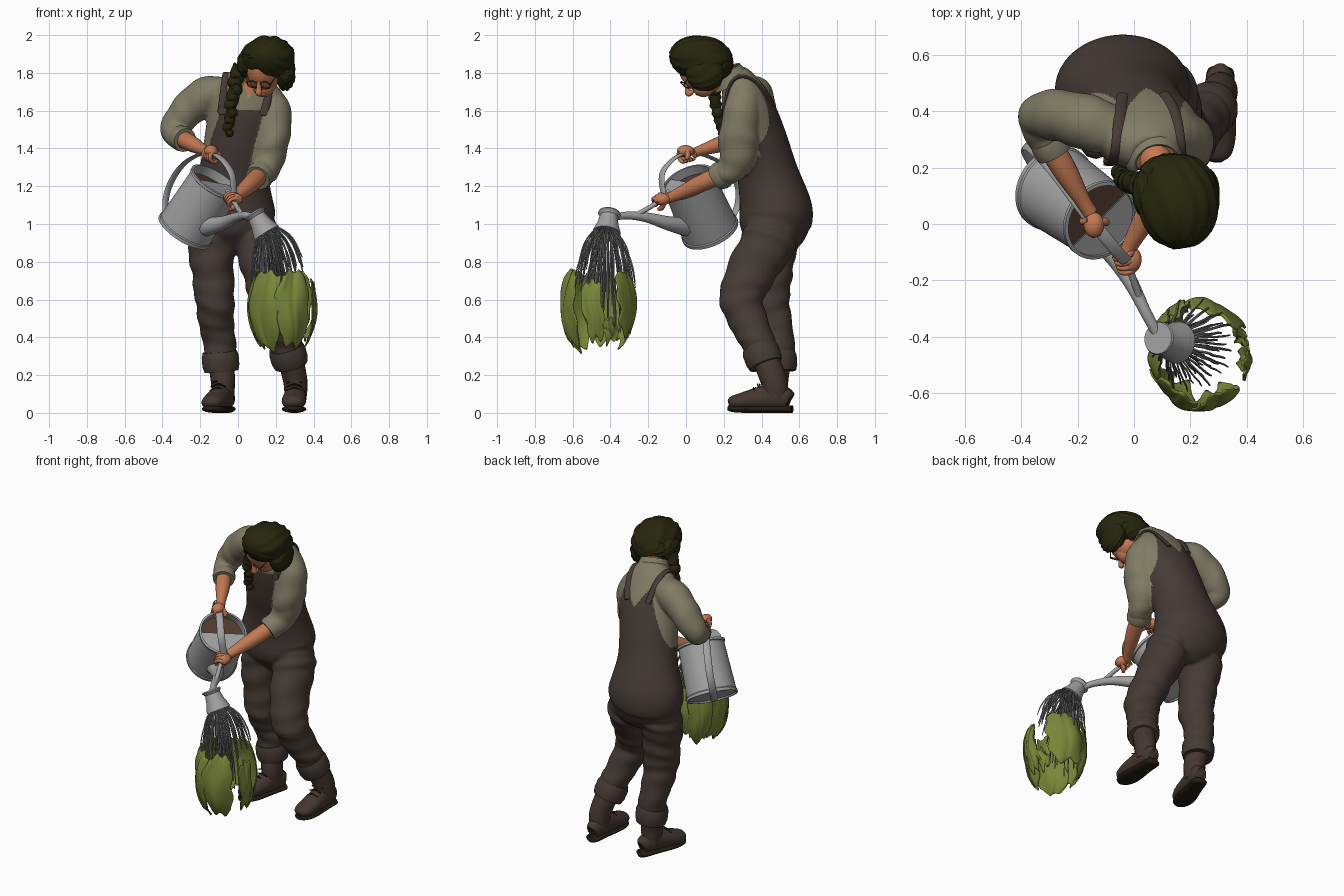
import bpy, bmesh, math, random
from mathutils import Vector as V, Matrix
from mathutils.bvhtree import BVHTree

if "Cube" in bpy.data.objects:
    bpy.data.objects.remove(bpy.data.objects["Cube"])
random.seed(4)
TAU = math.tau

def mat(name, *c):
    m = bpy.data.materials.new(name)
    m.diffuse_color = (*c, 1)
    m.use_nodes = True
    m.node_tree.nodes["Principled BSDF"].inputs["Base Color"].default_value = m.diffuse_color
    return m

HAIR = mat("dark_hair", .02, .019, .004)
SKIN = mat("skin", .55, .19, .085)
SHIRT = mat("olive_shirt", .215, .2, .13)
DUNG = mat("brown_dungarees", .06, .043, .036)
BOOT = mat("boot_leather", .06, .038, .03)
SOLE = mat("boot_sole", .016, .014, .007)
METAL = mat("grey_metal", .36, .36, .365)
WATER = mat("water", .22, .22, .22)
LEAF = mat("leaf_green", .19, .24, .04)
SOIL = mat("can_inside", .085, .045, .028)

def finish(name, bm, *mats, angle=.8):
    bmesh.ops.recalc_face_normals(bm, faces=bm.faces)
    me = bpy.data.meshes.new(name)
    bm.to_mesh(me)
    bm.free()
    for m in mats:
        me.materials.append(m)
    for p in me.polygons:
        p.use_smooth = True
    me.set_sharp_from_angle(angle=angle)
    ob = bpy.data.objects.new(name, me)
    bpy.context.collection.objects.link(ob)
    return ob

def spline(pts, steps):
    # Catmull-Rom through points of any dimension
    out, n = [], len(pts)
    for i in range(n - 1):
        a, b, c, d = (pts[max(i-1, 0)], pts[i], pts[i+1], pts[min(i+2, n-1)])
        for s in range(steps):
            t = s / steps
            out.append([.5*(2*q + (r-p)*t + (2*p-5*q+4*r-s_)*t*t + (3*q-p-3*r+s_)*t**3)
                        for p, q, r, s_ in zip(a, b, c, d)])
    return out + [list(pts[-1])]

def skin_rings(bm, rings, closed=True):
    n = len(rings[0])
    for a, b in zip(rings, rings[1:]):
        for i in range(n if closed else n - 1):
            j = (i + 1) % n
            bm.faces.new((a[i], a[j], b[j], b[i]))

def loft(name, pts, *mats, ref=(1, 0, 0), sides=24, steps=6, wr=0, bm=None):
    # tube through (x, y, z, radius[, second radius]); wr adds cloth folds
    own = bm is None
    bm = bm or bmesh.new()
    P = spline([p if len(p) == 5 else (*p, p[3]) for p in pts], steps)
    side, rings = V(ref), []
    for k, p in enumerate(P):
        t = (V(P[min(k+1, len(P)-1)][:3]) - V(P[max(k-1, 0)][:3])).normalized()
        side = (side - t * side.dot(t)).normalized()
        up = t.cross(side)
        ring = []
        for i in range(sides):
            a = TAU * i / sides
            f = 1 + wr * math.sin(k * .8 + 2.2 * math.sin(a + k * .13)) * math.sin(k * .31 + 1)
            ring.append(bm.verts.new(V(p[:3]) + f * (side * p[3] * math.cos(a) + up * p[4] * math.sin(a))))
        rings.append(ring)
    skin_rings(bm, rings)
    bm.faces.new(rings[0])
    bm.faces.new(rings[-1])
    return finish(name, bm, *mats) if own else None

def lathe(name, prof, origin, axis, m, ref=(1, -1, 0), span=TAU, start=0, sides=48):
    bm = bmesh.new()
    z = V(axis).normalized()
    x = (V(ref) - z * z.dot(V(ref))).normalized()
    y = z.cross(x)
    full = span == TAU
    n = sides if full else sides + 1
    rings = [[bm.verts.new(V(origin) + z*h + r*(x*math.cos(start + span*i/sides) + y*math.sin(start + span*i/sides)))
              for i in range(n)] for r, h in prof]
    skin_rings(bm, rings, full)
    bmesh.ops.remove_doubles(bm, verts=bm.verts, dist=1e-5)
    return finish(name, bm, m, angle=.6)

def ball(name, c, r, m, rot=Matrix.Identity(3), wave=0):
    bm = bmesh.new()
    bmesh.ops.create_uvsphere(bm, u_segments=48, v_segments=32, radius=1)
    for v in bm.verts:
        a = math.atan2(v.co.x, v.co.z)
        f = 1 + wave * math.sin(a * 11 + 5 * v.co.y + 2 * math.sin(4 * v.co.z))
        v.co = V(c) + rot @ V(p * q * f for p, q in zip(v.co, r))
    return finish(name, bm, m)

# clothing volumes: torso, legs and sleeves
LEGS = (("leg_a", [(-.135, .47, 1.04, .08, .11), (-.14, .465, .97, .108, .14), (-.14, .455, .87, .122, .135), (-.13, .435, .7, .11, .12),
                   (-.122, .44, .56, .1, .115), (-.105, .48, .42, .09), (-.092, .49, .27, .085)], (-.07, .505), (-.135, .29)),
        ("leg_b", [(.08, .47, 1.04, .08, .11), (.1, .455, .97, .11, .14), (.115, .42, .87, .122, .14), (.15, .315, .69, .112, .125),
                   (.185, .3, .57, .102, .115), (.235, .36, .42, .09, .095), (.268, .405, .3, .085)], (.305, .5), (.295, .29)))
bm = bmesh.new()
loft("", [(-.03, .455, .85, .1, .08), (-.03, .465, .92, .19, .155), (-.035, .47, 1.0, .228, .188), (-.04, .475, 1.08, .238, .193),
          (-.02, .43, 1.27, .187, .162), (.01, .375, 1.45, .187, .157), (.04, .33, 1.6, .197, .142),
          (.055, .29, 1.72, .172, .107), (.07, .25, 1.8, .085, .07)], sides=64, steps=8, bm=bm)
for nm, leg, h, t in LEGS:
    loft("", leg, sides=36, steps=8, wr=.07, bm=bm)
body = finish("body_volume", bm)
bm = bmesh.new()
loft("", [(-.06, .33, 1.68, .085), (-.16, .36, 1.685, .1), (-.27, .385, 1.595, .092), (-.337, .38, 1.51, .077),
          (-.325, .325, 1.465, .066), (-.29, .265, 1.45, .06)], ref=(0, 0, 1), wr=.06, bm=bm)
loft("", [(.13, .3, 1.68, .085), (.185, .295, 1.6, .097), (.18, .28, 1.46, .094, .107),
          (.165, .272, 1.35, .087, .097), (.14, .225, 1.285, .076), (.11, .175, 1.25, .063)], wr=.06, bm=bm)
arms = finish("sleeve_volume", bm)

# fuse them into one cloth surface, then colour it by region
tree = lambda o: BVHTree.FromPolygons([v.co.copy() for v in o.data.vertices], [list(p.vertices) for p in o.data.polygons])
body_tree, arm_tree = tree(body), tree(arms)
bm = bmesh.new()
bm.from_mesh(body.data)
bm.from_mesh(arms.data)
raw = finish("raw_clothes", bm)
rm = raw.modifiers.new("fuse", 'REMESH')
rm.mode, rm.voxel_size = 'VOXEL', .0085
sm = raw.modifiers.new("soften", 'SMOOTH')
sm.factor, sm.iterations = .5, 10
dg = bpy.context.evaluated_depsgraph_get()
bm = bmesh.new()
bm.from_mesh(raw.evaluated_get(dg).to_mesh())
for o in (body, arms, raw):
    bpy.data.objects.remove(o)
clothes = finish("shirt_and_dungarees", bm, DUNG, SHIRT, SKIN, angle=3)
for p in clothes.data.polygons:
    x, y, z = c = p.center
    dx = abs(x + .04 - (z - 1.07) * .16)
    if z > 1.15 and arm_tree.find_nearest(c)[3] < body_tree.find_nearest(c)[3]:
        p.material_index = 1
    elif y < .475 - (z - 1.07) * .28:
        brown = z < 1.36 or (z < 1.6 and dx < .165 - max(0, z - 1.45) * .2)
        p.material_index = 0 if brown else (2 if z > 1.66 and dx < (z - 1.66) * .5 else 1)
    else:
        p.material_index = 0 if z < 1.34 or (dx < .205 - (z - 1.34) * .28 and dx > (z - 1.6) * .75) else 1

lathe("sleeve_cuff_a", [(.045, -.03), (.064, -.03), (.069, 0), (.064, .03), (.045, .03)], (-.295, .275, 1.452), (.05, -.09, -.03), SHIRT)
lathe("sleeve_cuff_b", [(.045, -.03), (.07, -.03), (.075, 0), (.068, .03), (.045, .03)], (.115, .185, 1.257), (-.05, -.1, -.06), SHIRT)

# straps cast onto the cloth surface
cloth, mid = tree(clothes), V((0, .3, 1.6))
for nm, path in (("strap_a", [(-.1, .1, 1.57), (-.09, .1, 1.7), (-.07, .19, 1.9), (-.06, .32, 1.92), (-.05, .48, 1.82), (-.04, .6, 1.66)]),
                 ("strap_b", [(.15, .08, 1.56), (.17, .1, 1.68), (.18, .18, 1.88), (.17, .32, 1.9), (.15, .48, 1.78), (.11, .58, 1.64)])):
    hits = []
    for q in spline(path, 4):
        o, target = V(q), V((q[0] * .8, mid.y, mid.z))
        hit = cloth.ray_cast(o, (target - o).normalized())[0]
        hits.append(hit if hit else cloth.find_nearest(o)[0])
    for _ in range(2):
        hits = [(hits[max(i-1, 0)] + h * 2 + hits[min(i+1, len(hits)-1)]) / 4 for i, h in enumerate(hits)]
    loft(nm, [(*h, .023, .011) for h in hits], DUNG, sides=12, steps=3)
    lathe(nm + "_buckle", [(0, -.013), (.022, -.013), (.022, .013), (0, .013)], hits[1], (0, -1, .1), DUNG, sides=16)

# collar and neck
lathe("collar", [(.1, -.015), (.074, .05), (.082, .055), (.108, -.02)], (.075, .235, 1.765), (.15, -.45, .85), SHIRT,
      ref=(0, -1, 0), start=.45, span=TAU - .9)
loft("neck", [(.06, .27, 1.74, .065), (.085, .21, 1.79, .058), (.12, .14, 1.81, .06), (.14, .09, 1.82, .06)], SKIN)

# head, tipped down toward the can
n = V((-.22, -.6, -.77)).normalized()
s = V((1, -.25, 0)); s = (s - n * n.dot(s)).normalized()
u = s.cross(n); u = u if u.z > 0 else -u
R = Matrix((s, n, u)).transposed()
hc = V((.135, .075, 1.805))
at = lambda a, b, c: hc + s*a + n*b + u*c
ball("head", hc, (.085, .1, .13), SKIN, R)
ball("jaw", at(0, .045, -.06), (.06, .06, .06), SKIN, R)
loft("nose", [(*at(0, .09, .03), .01), (*at(0, .112, 0), .014), (*at(0, .128, -.022), .018), (*at(0, .1, -.035), .008)], SKIN, sides=12)
ball("lips", at(0, .1, -.062), (.022, .008, .009), SKIN, R)
for sg in (-1, 1):
    c = at(sg * .036, .1, .015)
    lathe("glasses", [(.025, -.003), (.029, -.003), (.029, .003), (.025, .003), (.025, -.003)], c, n, BOOT, sides=24)
    ball("ear", at(sg * .088, .0, -.01), (.012, .022, .032), SKIN, R)
    loft("glasses_arm", [(*at(sg * .064, .1, .015), .003), (*at(sg * .09, .0, .015), .003)], BOOT, sides=6)

# hair with side locks and braid
ball("hair", (.16, .08, 1.878), (.143, .168, .118), HAIR, Matrix.Rotation(-.12, 3, 'X'), .03)
ball("hair_side", (.25, .1, 1.8), (.055, .1, .095), HAIR, wave=.04)
ball("hair_back", (.14, .175, 1.85), (.12, .075, .085), HAIR, wave=.04)
ball("hair_side_small", (.045, .11, 1.85), (.05, .09, .075), HAIR, wave=.04)
braid = spline([(.01, .14, 1.84), (-.012, .15, 1.75), (-.03, .155, 1.65), (-.045, .175, 1.55), (-.055, .195, 1.47)], 5)
loft("braid", [(q[0] + .008 * math.sin(i * 2.1), q[1], q[2], (.046 if i % 2 else .036) * (1 - i / 40) * (.5 if i == 20 else 1))
               for i, q in enumerate(braid)], HAIR, steps=4, sides=16)

# forearms and gripping hands
def grip(name, c, d, e):
    c, d = V(c), V(d).normalized()
    e = V(e); e = (e - d * d.dot(e)).normalized()
    f = d.cross(e)
    ball(name + "_palm", c + e * .022 + f * .004, (.036, .045, .032), SKIN)
    for k in range(4):
        o = c + d * (k - 1.5) * .02
        loft(name + "_finger", [(*(o + e * .032 * math.cos(a) + f * .032 * math.sin(a)), .0125 - .001 * i)
                                for i, a in enumerate((.2, 1.0, 1.9, 2.8, 3.6))], SKIN, sides=10, steps=3)
    loft(name + "_thumb", [(*(c + e * .03 - f * .01), .016), (*(c - f * .033 + d * .02), .014), (*(c - e * .02 - f * .03 + d * .035), .009)],
         SKIN, sides=10)

loft("forearm_a", [(-.31, .3, 1.46, .045), (-.245, .19, 1.425, .043), (-.18, .08, 1.39, .028), (-.155, .04, 1.375, .027)], SKIN, ref=(0, 0, 1))
loft("forearm_b", [(.12, .19, 1.265, .047), (.06, .06, 1.205, .045), (-.01, -.07, 1.145, .029), (-.025, -.1, 1.135, .027)], SKIN)
grip("hand_a", (-.14, .005, 1.365), (.55, -.7, -.2), (-.3, .3, .5))
grip("hand_b", (-.03, -.13, 1.125), (.07, -.18, -.12), (.3, .5, .3))

# turn-ups and boots
for nm, leg, heel, toe in LEGS:
    x, y, z = leg[-1][:3]
    lathe(nm + "_turn_up", [(.06, -.05), (.09, -.05), (.098, -.02), (.098, .03), (.09, .055), (.06, .055)],
          (x, y, z), (V(leg[-1][:3]) - V(leg[-2][:3])) * -1, DUNG)
    h, t = V((*heel, 0)), V((*toe, 0))
    d = (t - h).normalized()
    loft(nm + "_boot_shaft", [(x, y, z + .02, .07), (*(h + d*.035)[:2], .17, .064, .07), (*(h + d*.03)[:2], .07, .058, .066)], BOOT)
    foot = lambda k, zz, a, b: (*(h + d * k)[:2], zz, a, b)
    loft(nm + "_boot_foot", [foot(-.05, .07, .02, .03), foot(-.035, .075, .046, .055), foot(.04, .085, .056, .07), foot(.12, .075, .062, .06),
                             foot(.2, .062, .064, .046), foot(.255, .055, .05, .034), foot(.275, .05, .022, .016)], BOOT)
    loft(nm + "_sole", [foot(-.06, .02, .025, .02), foot(-.04, .02, .048, .02), foot(.05, .02, .054, .02), foot(.18, .02, .065, .02),
                        foot(.25, .022, .05, .018), foot(.28, .026, .02, .012)], SOLE)
    for k in range(4):
        q = h + d * (.095 + .022 * k)
        loft(nm + "_lace", [(q.x - .04, q.y, .16 - .022*k, .004), (q.x, q.y - .004, .17 - .018*k, .004), (q.x + .04, q.y, .16 - .022*k, .004)],
             SOLE, ref=(0, 0, 1), sides=6)

# watering can
base, ax = V((-.285, .13, .96)), V((.17, -.12, .27))
lathe("can_body", [(0, .01), (.145, .01), (.148, 0), (.157, 0), (.157, .018), (.152, .024), (.14, .318), (.147, .322),
                   (.147, .336), (.134, .338), (.134, .28)], base, ax, METAL)
lathe("can_inside", [(0, .285), (.135, .285)], base, ax, SOIL)
lathe("can_half_cover", [(0, .322), (.136, .322), (.136, .328), (0, .328)], base, ax, METAL, start=-.25 * TAU, span=TAU / 2)
loft("can_handle", [(-.02, -.12, 1.16, .02, .008), (-.035, -.125, 1.27, .022, .008), (-.1, -.05, 1.355, .022, .008), (-.18, .05, 1.375, .022, .008),
                    (-.285, .19, 1.32, .022, .008), (-.36, .27, 1.21, .022, .008), (-.385, .27, 1.09, .022, .008),
                    (-.355, .21, .99, .022, .008)], METAL, ref=(.74, .66, 0), sides=12, steps=8)
loft("can_spout", [(-.17, .0, .985, .05), (-.08, -.1, 1.005, .037), (-.01, -.21, 1.035, .026), (.045, -.32, 1.045, .02),
                   (.09, -.4, 1.03, .02)], METAL)
loft("can_brace", [(-.055, -.09, 1.175, .013), (-.02, -.15, 1.115, .013), (.02, -.26, 1.05, .013)], METAL, sides=12)
rose_dir = V((.52, -.12, -.85)).normalized()
rose = V((.085, -.405, 1.06))
lathe("can_rose", [(0, 0), (.056, 0), (.06, .008), (.048, .025), (.056, .07), (.072, .115), (.075, .13), (0, .135)], rose, rose_dir, METAL)

# water streams fanning out from the rose
face = rose + rose_dir * .13
su = rose_dir.cross(V((0, 0, 1))).normalized()
sv = rose_dir.cross(su)
bm = bmesh.new()
for i in range(80):
    a, r = i * 2.39996, math.sqrt((i + .5) / 80)
    off = su * math.cos(a) + sv * math.sin(a)
    p0 = face + off * r * .068
    vel = off * r * .12 + V((.06, -.01, 0))
    drop = random.uniform(.2, .3) if r > .6 else random.uniform(.3, .52)
    w = random.uniform(.003, .005)
    loft("", [(*(p0 + vel * (1.25 * t - .35 * t * t) + V((0, 0, -drop * (.5 * t + .5 * t * t)))
                 + V((random.uniform(-1, 1), random.uniform(-1, 1), 0)) * .003), w * (1 - .3 * (t == 1)))
              for t in (0, .2, .4, .6, .8, 1)], sides=5, steps=2, bm=bm)
finish("water_streams", bm, WATER)

# shrub: separate curling leaves around the water
for k, (a0, a1, z0, z1) in enumerate([(32, 110, .41, .75), (-24, 8, .38, .7), (-98, -38, .35, .755), (-160, -94, .33, .75),
                                      (-214, -156, .37, .755), (106, 150, .36, .74), (10, 34, .37, .5)]):
    bm, N = bmesh.new(), 22
    rows = []
    for j in range(N + 1):
        v = j / N
        row = []
        for i in range(N + 1):
            w = 2 * i / N - 1
            half = (a1 - a0) / 2 * (.85 + .2 * math.sin(v * math.pi) + .07 * math.sin(v * 14 + k * 2))
            a = math.radians((a0 + a1) / 2 + w * half + 4 * math.sin(v * 5 + k))
            lo = z0 + .035 * w * w + .022 * math.sin(w * 5 + k)
            hi = z1 - .025 * w * w + .012 * math.sin(w * 7 + k * 2)
            z = lo + (hi - lo) * v
            r = math.sqrt(max(.3, 1 - ((z - .57) / .3) ** 2)) + .035 * math.sin(w * 4 + k) * math.sin(z * 13 + k) - .025 * math.exp(-w * w * 60)
            row.append(bm.verts.new((.235 + .182 * r * math.cos(a), -.465 + .2 * r * math.sin(a), z)))
        rows.append(row)
    skin_rings(bm, rows, False)
    leaf = finish("shrub_leaf", bm, LEAF)
    leaf.modifiers.new("thickness", 'SOLIDIFY').thickness = .007
